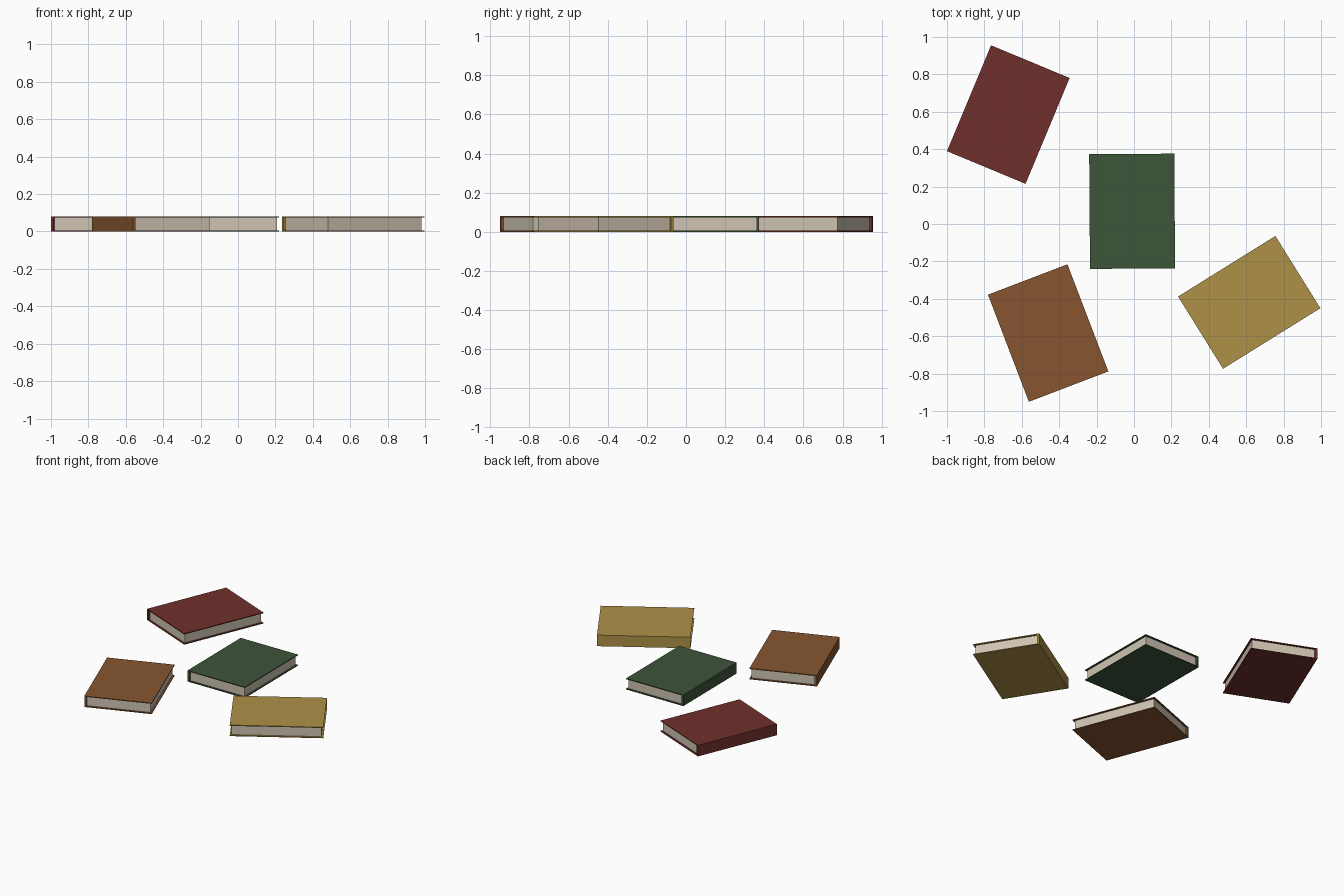
import bpy, bmesh
from math import radians
from mathutils import Matrix

if "Cube" in bpy.data.objects:
    bpy.data.objects.remove(bpy.data.objects["Cube"])

W, L, H = 0.455, 0.613, 0.08      # book width, length, thickness
COVER, SPINE, INSET = 0.006, 0.015, 0.012


def material(name, rgb):
    mat = bpy.data.materials.new(name)
    mat.diffuse_color = (*rgb, 1)
    mat.use_nodes = True
    mat.node_tree.nodes["Principled BSDF"].inputs["Base Color"].default_value = mat.diffuse_color
    return mat


def extrude_profile(name, profile, length, mat, place):
    """Extrude an x-z outline symmetrically along y."""
    bm = bmesh.new()
    face = bm.faces.new([bm.verts.new((x, -length / 2, z)) for x, z in profile])
    new = bmesh.ops.extrude_face_region(bm, geom=[face])["geom"]
    bmesh.ops.translate(bm, vec=(0, length, 0),
                        verts=[v for v in new if isinstance(v, bmesh.types.BMVert)])
    bmesh.ops.recalc_face_normals(bm, faces=bm.faces)
    mesh = bpy.data.meshes.new(name)
    bm.to_mesh(mesh)
    bm.free()
    obj = bpy.data.objects.new(name, mesh)
    obj.data.materials.append(mat)
    obj.matrix_world = place
    bpy.context.collection.objects.link(obj)
    return obj


paper = material("paper", (0.62, 0.55, 0.44))


def book(color, rgb, x, y, angle):
    place = Matrix.Translation((x, y, 0)) @ Matrix.Rotation(radians(angle), 4, 'Z')
    a, b = -W / 2, W / 2
    s = a + SPINE
    # cover boards joined by the spine on the local -x side
    case = [(a, 0), (b, 0), (b, COVER), (s, COVER),
            (s, H - COVER), (b, H - COVER), (b, H), (a, H)]
    extrude_profile(color + "_book_cover", case, L, material(color + "_cloth", rgb), place)
    # page block set back from the cover edges
    e = b - INSET
    pages = [(s, COVER), (e, COVER), (e, H - COVER), (s, H - COVER)]
    extrude_profile(color + "_book_pages", pages, L - 2 * INSET, paper, place)


book("green", (0.048, 0.089, 0.042), -0.01, 0.068, 0.4)
book("red", (0.162, 0.030, 0.026), -0.672, 0.585, -22.6)
book("brown", (0.243, 0.093, 0.030), -0.459, -0.583, 20.9)
book("yellow", (0.428, 0.284, 0.065), 0.616, -0.419, -58.1)
